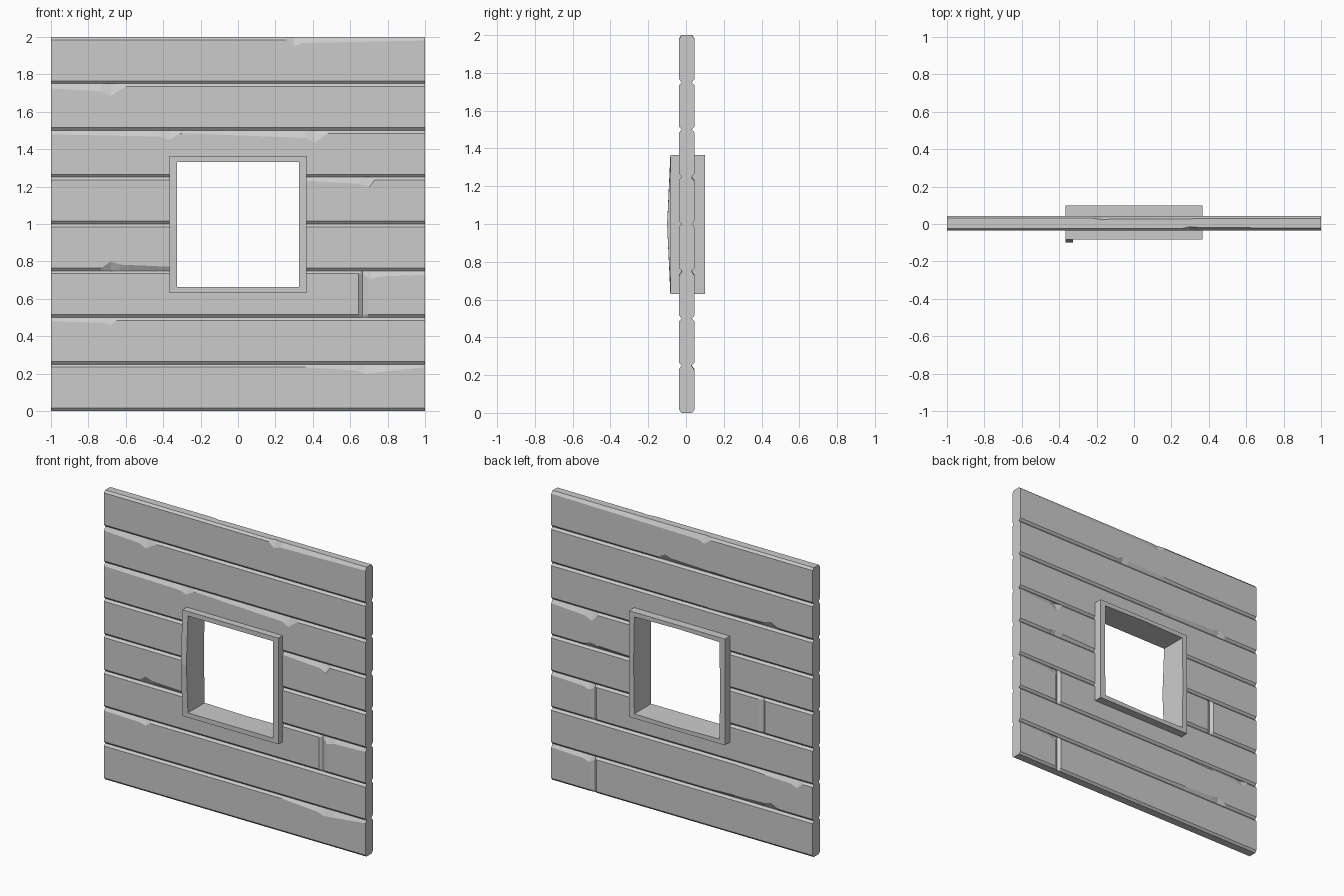
import bpy
import bmesh

default_cube = bpy.data.objects.get("Cube")
if default_cube:
    bpy.data.objects.remove(default_cube, do_unlink=True)

grey = bpy.data.materials.new("plain_grey")
grey.use_nodes = True
grey.diffuse_color = (0.6, 0.6, 0.6, 1)
grey.node_tree.nodes["Principled BSDF"].inputs["Base Color"].default_value = grey.diffuse_color

ROWS = 8
HEIGHT = 2 / ROWS
BEVEL = 0.015
FACE = {"front": -0.036, "back": 0.044}

# Chips along plank edges: row, face, edge, start x, tip x, end x, depth
CHIPS = [
    (7, "front", "top", 0.26, 0.3, 1.2, 0.035),
    (6, "front", "top", -1.2, -0.68, -0.6, 0.05),
    (5, "front", "top", -1.3, -0.37, -0.31, 0.035),
    (5, "front", "top", -0.3, 0.41, 0.48, 0.05),
    (4, "front", "top", 0.3, 0.7, 0.73, 0.04),
    (3, "front", "bottom", -0.73, -0.68, -0.2, 0.035),
    (2, "front", "top", 0.66, 0.71, 1.2, 0.03),
    (1, "front", "top", -1.2, -0.68, -0.65, 0.025),
    (0, "front", "top", 0.36, 0.68, 1.0, 0.035),
    (7, "back", "top", -0.22, -0.17, 1.2, 0.035),
    (7, "back", "bottom", -0.4, 0.13, 0.18, 0.03),
    (6, "back", "bottom", -0.74, -0.68, -0.2, 0.03),
    (4, "back", "top", 0.64, 0.69, 1.2, 0.05),
    (4, "back", "bottom", 0.3, 0.7, 0.75, 0.02),
    (2, "back", "top", 0.66, 0.71, 1.2, 0.03),
    (1, "back", "top", -0.92, -0.88, -0.4, 0.035),
    (1, "back", "bottom", -0.74, -0.68, -0.2, 0.03),
    (0, "back", "top", 0.66, 0.71, 1.2, 0.03),
]
# Upright splits across a plank face: row, face, x
SPLITS = [(2, "front", 0.68), (2, "back", 0.69), (3, "back", -0.6), (0, "back", 0.69)]


def chip_points(start, tip, end, depth):
    """Triangular chip with a shoulder on its longer side."""
    side = 1 if end - tip > tip - start else -1
    return sorted([(start, 0), (tip, depth), (end, 0), (tip + side * 0.05, depth * 0.5)])


def sample(points, x):
    """Height of a polyline at x, zero outside it."""
    for (a, u), (b, v) in zip(points, points[1:]):
        if a <= x <= b:
            return u + (v - u) * (x - a) / (b - a)
    return 0


def finish(name, bm):
    bmesh.ops.recalc_face_normals(bm, faces=bm.faces[:])
    mesh = bpy.data.meshes.new(name)
    bm.to_mesh(mesh)
    bm.free()
    mesh.materials.append(grey)
    obj = bpy.data.objects.new(name, mesh)
    bpy.context.collection.objects.link(obj)
    return obj


def loft(name, sections, closed):
    """Join equal sections into a solid."""
    bm = bmesh.new()
    rings = [[bm.verts.new(p) for p in section] for section in sections]
    pairs = list(zip(rings, rings[1:]))
    if closed:
        pairs.append((rings[-1], rings[0]))
    else:
        bm.faces.new(rings[0])
        bm.faces.new(rings[-1])
    for a, b in pairs:
        for i in range(len(a)):
            j = (i + 1) % len(a)
            bm.faces.new((a[i], a[j], b[j], b[i]))
    return finish(name, bm)


def plank(row):
    chips = [(c[1], c[2], chip_points(*c[3:])) for c in CHIPS if c[0] == row]
    splits = [(s[1], [(s[2] - 0.035, 0), (s[2] - 0.015, 0.016), (s[2] + 0.015, 0)])
              for s in SPLITS if s[0] == row]
    curves = [c[-1] for c in chips + splits]
    stations = {-1, 1} | {x for pts in curves for x, _ in pts if -1 < x < 1}
    low, high = row * HEIGHT, (row + 1) * HEIGHT

    def corner(x, face, edge):
        """Outer then inner point of one bevelled edge."""
        extra = max([sample(p, x) for f, e, p in chips if (f, e) == (face, edge)], default=0)
        inset = max([sample(p, x) for f, p in splits if f == face], default=0)
        inward = 1 if face == "front" else -1
        z, up = (high, -1) if edge == "top" else (low, 1)
        y = FACE[face] + inward * inset
        depth = max(0.013 + 0.25 * extra, inset + 0.004) - inset
        return [(x, y, z + up * (BEVEL + extra)), (x, y + inward * depth, z)]

    sections = []
    for x in sorted(stations):
        sections.append(corner(x, "front", "bottom") + corner(x, "back", "bottom")[::-1]
                        + corner(x, "back", "top") + corner(x, "front", "top")[::-1])
    return loft(f"plank_{row + 1}", sections, False)


# Planked wall
planks = [plank(row) for row in range(ROWS)]

# Window opening cut through the middle planks
bpy.ops.mesh.primitive_cube_add(size=1, location=(0, 0, 1))
cutter = bpy.context.object
cutter.name = "opening_cutter"
cutter.scale = (0.69, 1, 0.69)
cutter.hide_render = True
for board in planks[2:6]:
    cut = board.modifiers.new("opening", "BOOLEAN")
    cut.operation = "DIFFERENCE"
    cut.solver = "EXACT"
    cut.object = cutter
bpy.context.view_layer.update()
graph = bpy.context.evaluated_depsgraph_get()
for board in planks[2:6]:
    solid = bpy.data.meshes.new_from_object(board.evaluated_get(graph))
    board.modifiers.clear()
    board.data = solid
bpy.data.objects.remove(cutter, do_unlink=True)

# Window frame, slightly warped halfway along each side
frame_sections = []
for sx, sz in [(-1, -1), (0, -1), (1, -1), (1, 0), (1, 1), (0, 1), (-1, 1), (-1, 0)]:
    middle = sx * sz == 0
    front = -0.1 if (sx, sz) == (-1, 0) else -0.083
    warp = 0.006 if middle else 0
    outer, inner = 0.367, 0.325
    frame_sections.append([
        (sx * outer, front, 0.997 + sz * outer),
        (sx * outer, 0.1, 0.997 + sz * outer),
        (sx * (inner + warp), 0.1, 0.997 + sz * (inner + 0.01 + warp)),
        (sx * inner, front, 0.997 + sz * (inner + 0.01)),
    ])
loft("window_frame", frame_sections, True)
